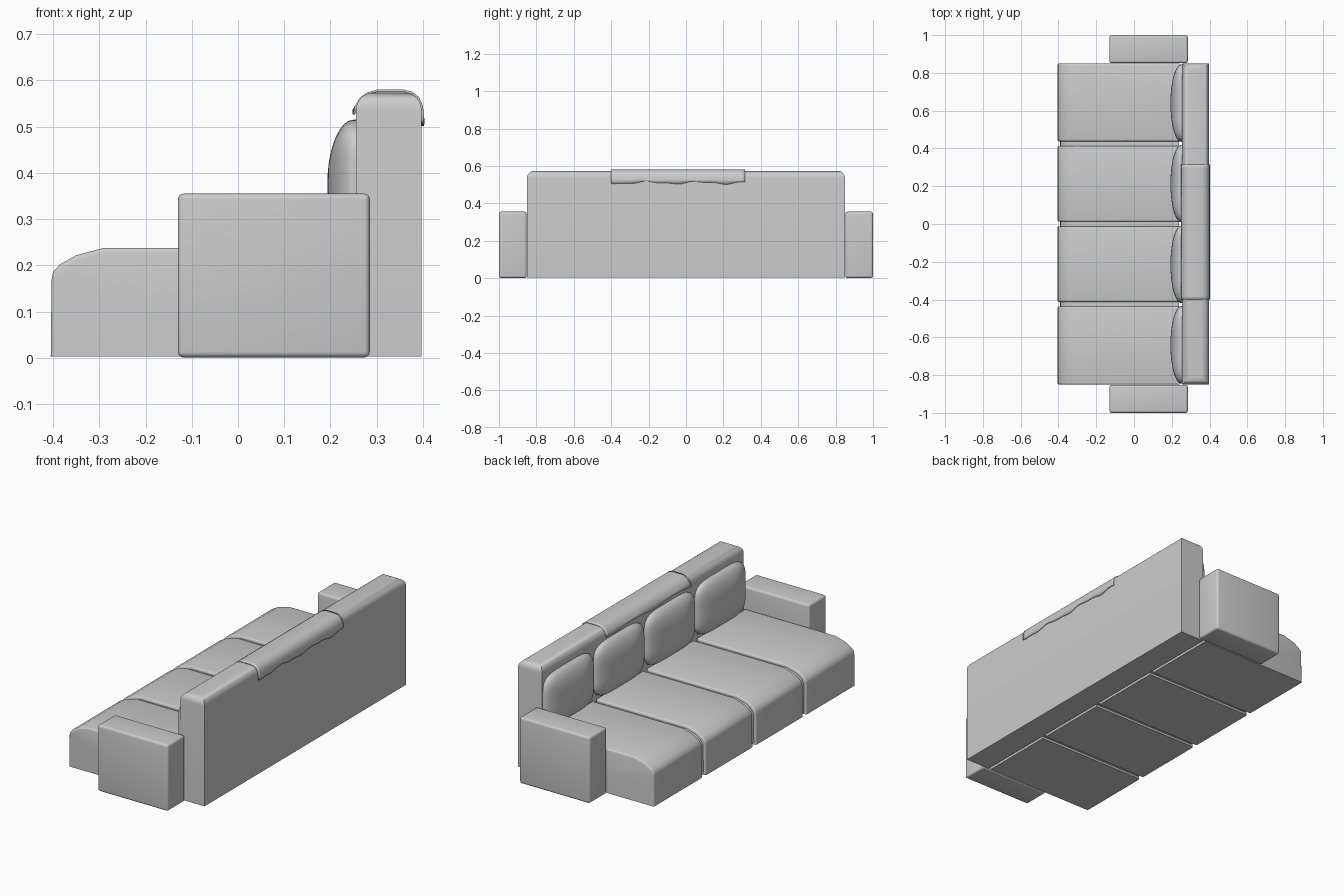
import bpy, bmesh, math

if "Cube" in bpy.data.objects:
    bpy.data.objects.remove(bpy.data.objects["Cube"])


def finish(name, bm, angle=40):
    bmesh.ops.recalc_face_normals(bm, faces=bm.faces)
    me = bpy.data.meshes.new(name)
    bm.to_mesh(me)
    bm.free()
    ob = bpy.data.objects.new(name, me)
    bpy.context.collection.objects.link(ob)
    bpy.ops.object.select_all(action='DESELECT')
    ob.select_set(True)
    bpy.context.view_layer.objects.active = ob
    bpy.ops.object.shade_smooth_by_angle(angle=math.radians(angle))
    return ob


def box(x0, x1, y0, y1, z0, z1):
    bm = bmesh.new()
    bmesh.ops.create_cube(bm, size=1)
    for v in bm.verts:
        v.co = (x1 if v.co.x > 0 else x0, y1 if v.co.y > 0 else y0, z1 if v.co.z > 0 else z0)
    return bm


def bevel(bm, edges, r, seg):
    bmesh.ops.bevel(bm, geom=list(edges), offset=r, segments=seg, profile=0.5, affect='EDGES')


def extrude_profile(name, pts, y0, y1, r):
    bm = bmesh.new()
    face = bm.faces.new([bm.verts.new((x, y0, z)) for x, z in pts])
    new = bmesh.ops.extrude_face_region(bm, geom=[face])['geom']
    for v in new:
        if isinstance(v, bmesh.types.BMVert):
            v.co.y = y1
    # soften only the side rims above the floor
    if r:
        rim = [e for e in bm.edges if abs(e.verts[0].co.y - e.verts[1].co.y) < 1e-5
               and max(v.co.z for v in e.verts) > 0.15 and max(v.co.x for v in e.verts) < 0.3
               and min(v.co.x for v in e.verts) < 0.2]
        bevel(bm, rim, r, 3)
    return finish(name, bm)


# Seats with rounded fronts, and a recessed core showing in the gaps
seat_profile = [(-0.405, 0.003), (-0.403, 0.17), (-0.400, 0.186), (-0.385, 0.202), (-0.35, 0.222),
                (-0.29, 0.238), (0.24, 0.238), (0.24, 0.003)]
seat_spans = [(-0.85, -0.437), (-0.412, -0.012), (0.013, 0.413), (0.438, 0.85)]
for i, (a, b) in enumerate(seat_spans):
    extrude_profile(f"seat_{i + 1}", seat_profile, a, b, 0.009)
core = [(-0.392, 0.015), (-0.39, 0.165), (-0.375, 0.188), (-0.345, 0.208), (-0.29, 0.223),
        (0.238, 0.223), (0.238, 0.015)]
extrude_profile("seat_core", core, -0.83, 0.83, 0)

# Backrest with rounded top
bm = box(0.255, 0.397, -0.85, 0.85, 0.003, 0.574)
bevel(bm, [e for e in bm.edges if all(v.co.z > 0.5 for v in e.verts)], 0.038, 6)
finish("backrest", bm)

# Arms
for name, s in (("arm_left", -1), ("arm_right", 1)):
    y0, y1 = sorted((s * 0.852, s * 1.0))
    bm = box(-0.13, 0.285, y0, y1, 0.001, 0.355)
    bevel(bm, bm.edges, 0.012, 4)
    finish(name, bm)


# Domed back cushions with rounded-square outlines
def cushion(name, yc, half_w=0.205, zc=0.373, half_h=0.142):
    bm = bmesh.new()
    n, rings = 48, 14

    def ring(k, x):
        out = []
        for j in range(n):
            t = 2 * math.pi * j / n
            c, s = math.cos(t), math.sin(t)
            f = k / (abs(c) ** 5 + abs(s) ** 5) ** 0.2
            out.append(bm.verts.new((x, yc + half_w * f * c, zc + half_h * f * s)))
        return out
    loops = [ring(1, 0.258)]
    for i in range(rings):
        a = math.pi / 2 * i / rings
        loops.append(ring(math.cos(a), 0.25 - 0.057 * math.sin(a)))
    for p, q in zip(loops, loops[1:]):
        for j in range(n):
            bm.faces.new((p[j], p[(j + 1) % n], q[(j + 1) % n], q[j]))
    bm.faces.new(loops[0])
    bm.faces.new(loops[-1])
    finish(name, bm, 60)


for i, yc in enumerate((-0.64, -0.214, 0.214, 0.64)):
    cushion(f"back_cushion_{i + 1}", yc)

# Throw draped over the backrest, with wavy hems
drape = [(0.248, 0.532), (0.253, 0.545), (0.264, 0.563), (0.280, 0.574), (0.300, 0.580), (0.360, 0.580),
         (0.378, 0.575), (0.392, 0.563), (0.400, 0.545), (0.402, 0.525), (0.402, 0.510)]
bm = bmesh.new()
rows = []
steps = 40
for i in range(steps + 1):
    y = -0.4 + 0.715 * i / steps
    row = []
    for k, (x, z) in enumerate(drape):
        if k == 0:
            z += 0.005 * math.sin(y * 19)
        if k == len(drape) - 1:
            z += 0.006 * math.sin(y * 23) + 0.003 * math.sin(y * 51)
            x += 0.001 * math.sin(y * 30)
        row.append(bm.verts.new((x, y, z)))
    rows.append(row)
for p, q in zip(rows, rows[1:]):
    for k in range(len(drape) - 1):
        bm.faces.new((p[k], q[k], q[k + 1], p[k + 1]))
throw = finish("throw", bm, 60)
mod = throw.modifiers.new("thickness", 'SOLIDIFY')
mod.thickness = 0.005
mod.offset = -1 if throw.data.polygons[4].normal.z > 0 else 1
